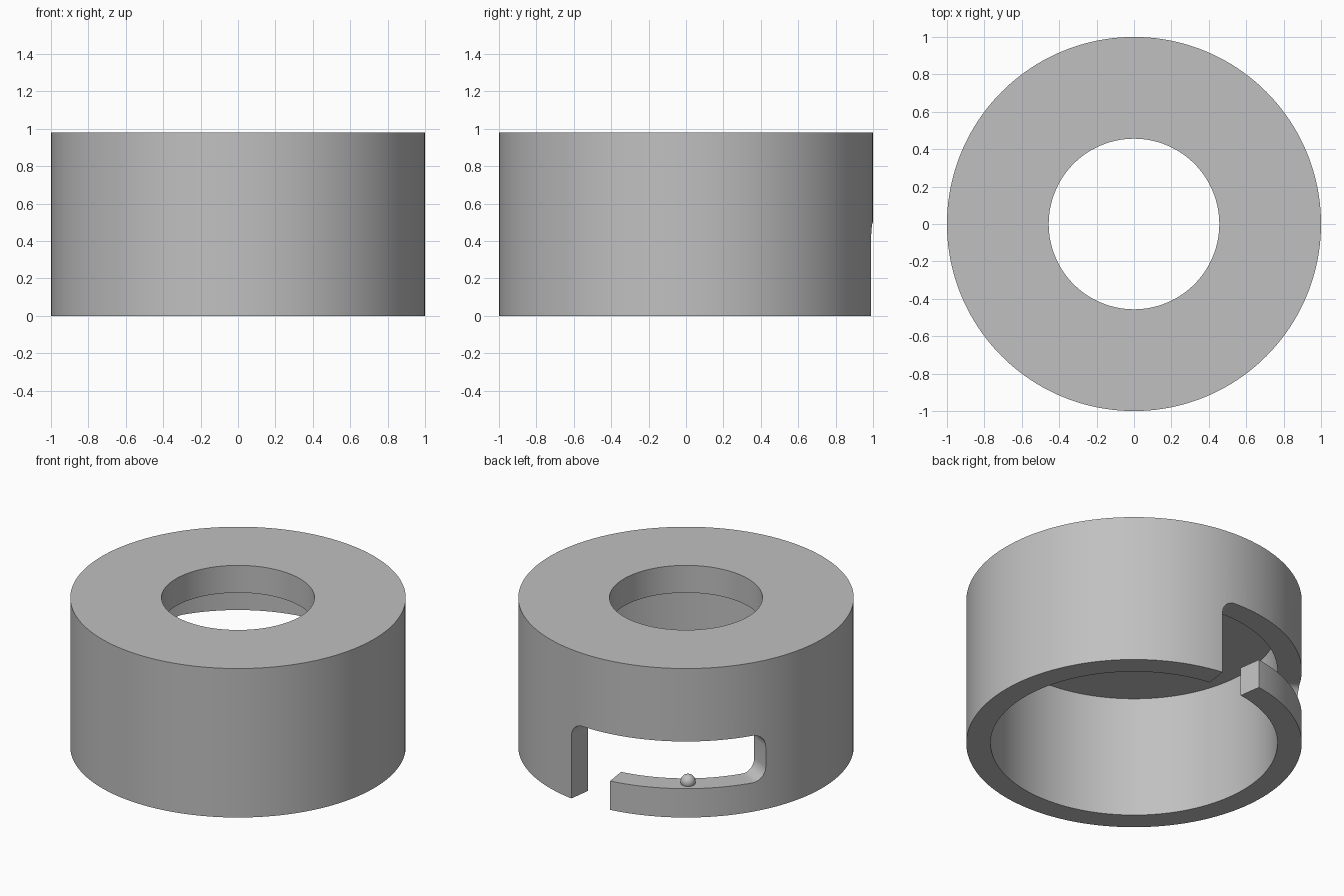
import bpy
import bmesh
from math import sin, cos, pi, radians, sqrt

cube = bpy.data.objects.get("Cube")
if cube:
    bpy.data.objects.remove(cube, do_unlink=True)

# Overall sizes
HEIGHT, OUTER_R, INNER_R, HOLE_R, PLATE_Z = 0.98, 1.0, 0.855, 0.456, 0.8
SEGMENTS = 160
# Slot: entry gap, then a sideways run above a tab
GAP_START, GAP_END, SLOT_END = radians(81.9), radians(98.1), radians(153.4)
TAB_TOP, SLOT_TOP, FILLET = 0.19, 0.5, 0.09

grey = bpy.data.materials.new("plain_grey")
grey.use_nodes = True
color = (0.53, 0.53, 0.53, 1)
grey.diffuse_color = color
grey.node_tree.nodes["Principled BSDF"].inputs["Base Color"].default_value = color


def make_object(name, bm):
    bmesh.ops.recalc_face_normals(bm, faces=bm.faces)
    mesh = bpy.data.meshes.new(name)
    bm.to_mesh(mesh)
    bm.free()
    mesh.materials.append(grey)
    obj = bpy.data.objects.new(name, mesh)
    bpy.context.collection.objects.link(obj)
    return obj


def smooth(obj):
    bpy.ops.object.select_all(action='DESELECT')
    obj.select_set(True)
    bpy.context.view_layer.objects.active = obj
    bpy.ops.object.shade_smooth_by_angle(angle=radians(30))


def sweep(columns, closed):
    """Join loops of (radius, angle, height) points into a solid."""
    bm = bmesh.new()
    loops = [[bm.verts.new((r * cos(a), r * sin(a), z)) for r, a, z in col]
             for col in columns]
    pairs = list(zip(loops, loops[1:]))
    if closed:
        pairs.append((loops[-1], loops[0]))
    else:
        bm.faces.new(loops[0])
        bm.faces.new(loops[-1])
    for one, two in pairs:
        n = len(one)
        for i in range(n):
            j = (i + 1) % n
            bm.faces.new((one[i], one[j], two[j], two[i]))
    return bm


# Cap body: revolved wall with a holed top plate
profile = [(INNER_R, 0), (OUTER_R, 0), (OUTER_R, HEIGHT),
           (HOLE_R, HEIGHT), (HOLE_R, PLATE_Z), (INNER_R, PLATE_Z)]
body = make_object("cap_body", sweep(
    [[(r, 2 * pi * k / SEGMENTS, z) for r, z in profile] for k in range(SEGMENTS)], True))


# Slot cutter: columns around the wall with rounded corners
def drop(distance):
    """Height lost to the corner rounding at a distance from the slot end."""
    d = max(0, FILLET - distance)
    return FILLET - sqrt(max(0, FILLET ** 2 - d ** 2))


def column(angle, low):
    corner = drop(min(angle - GAP_START, SLOT_END - angle))
    if low > 0:
        low += corner
    high = SLOT_TOP - corner
    return [(0.75, angle, low), (1.1, angle, low), (1.1, angle, high), (0.75, angle, high)]


STEPS = 10
ease = [FILLET * (1 - cos(pi / 2 * i / STEPS)) for i in range(STEPS + 1)]
gap_angles = [GAP_START + e for e in ease] + [(GAP_START + FILLET + GAP_END) / 2, GAP_END]
run = SLOT_END - FILLET - GAP_END
run_angles = [GAP_END + run * i / 30 for i in range(30)] + [SLOT_END - e for e in reversed(ease)]
cutter = make_object("slot_cutter", sweep(
    [column(a, -0.1) for a in gap_angles] + [column(a, TAB_TOP) for a in run_angles], False))
cutter.hide_render = True

cut = body.modifiers.new("slot", 'BOOLEAN')
cut.operation = 'DIFFERENCE'
cut.solver = 'EXACT'
cut.object = cutter
bpy.context.view_layer.objects.active = body
bpy.ops.object.modifier_apply(modifier=cut.name)
bpy.data.objects.remove(cutter, do_unlink=True)
smooth(body)

# Locking bump on the middle of the tab
bm = bmesh.new()
bmesh.ops.create_uvsphere(bm, u_segments=32, v_segments=16, radius=0.045)
bump = make_object("locking_bump", bm)
mid_r, mid_a = (INNER_R + OUTER_R) / 2, (GAP_END + SLOT_END) / 2
bump.location = (mid_r * cos(mid_a), mid_r * sin(mid_a), TAB_TOP + 0.015)
smooth(bump)
